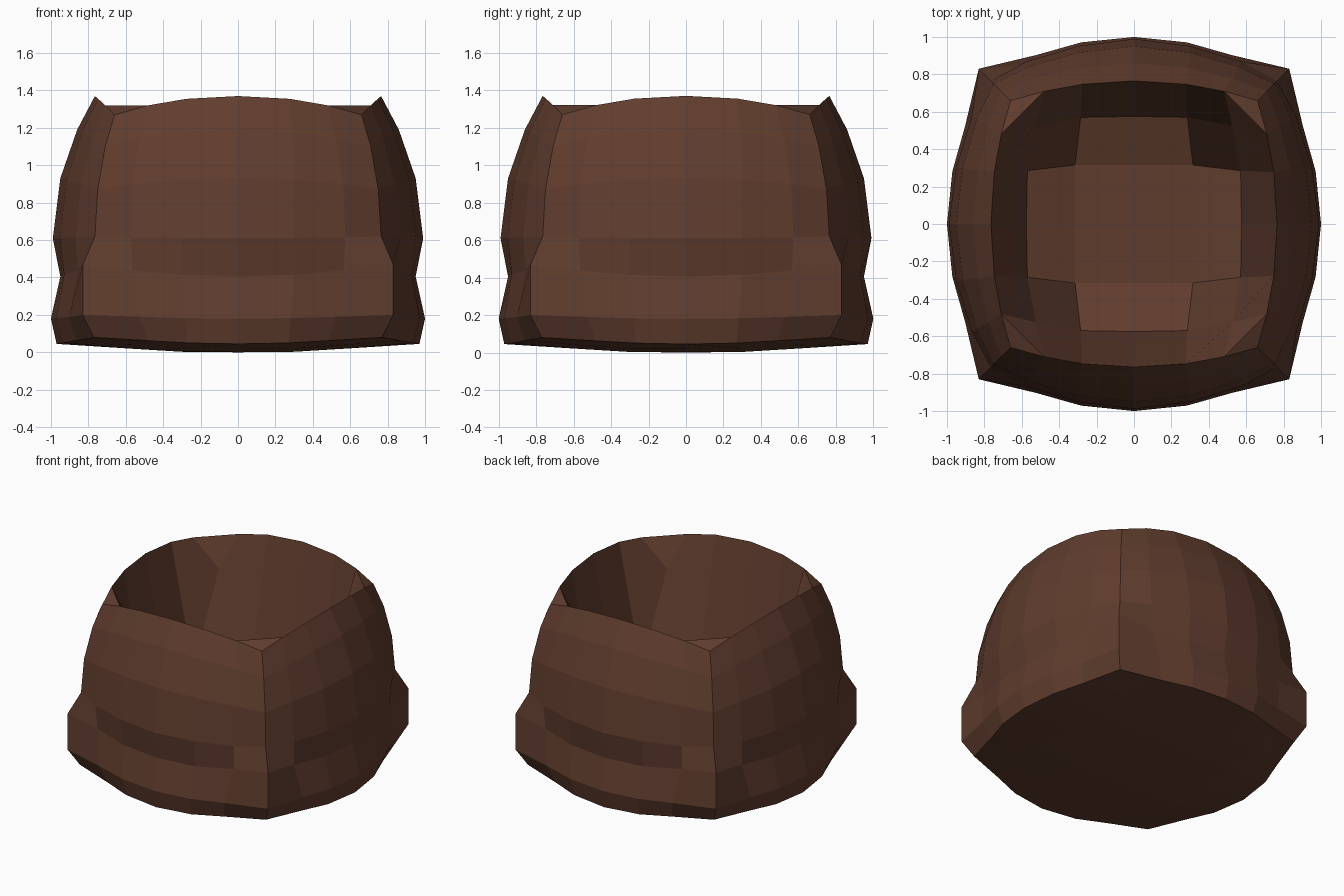
import bpy
import bmesh

if "Cube" in bpy.data.objects:
    bpy.data.objects.remove(bpy.data.objects["Cube"])

# Single brown material
brown = bpy.data.materials.new("dark_brown")
brown.diffuse_color = (0.117, 0.046, 0.027, 1.0)
brown.use_nodes = True
brown.node_tree.nodes["Principled BSDF"].inputs["Base Color"].default_value = brown.diffuse_color

N = 3  # half the number of cells along each side of the square grid

# Wall rows: (mid depth, corner depth, mid z, corner z, inner column, outer column,
# bend of the outer column); columns are fractions of the corner distance
ROWS = [
    (0.97, 0.77, 0.045, 0.08, 0.35, 0.63, 0.55),
    (1.00, 0.83, 0.18, 0.20, 0.34, 0.63, 0.57),
    (0.95, 0.83, 0.405, 0.47, 0.36, 0.68, 0.78),
    (0.99, 0.765, 0.61, 0.62, 0.39, 0.75, 0.54),
    (0.95, 0.75, 0.93, 0.87, 0.40, 0.75, 0.55),
    (0.86, 0.71, 1.19, 1.10, 0.41, 0.74, 0.55),
    (0.765, 0.66, 1.37, 1.27, 0.42, 0.73, 0.53),
]


def sign(v):
    return (v > 0) - (v < 0)


def wall_point(row, i, j):
    """Point on the bulged square outline of a row, for a border grid index."""
    mid, corner, z_mid, z_corner, c1, c2, bend = ROWS[row]
    k = min(abs(i), abs(j))
    along = corner * (0.0, c1, c2, 1.0)[k]
    depth = mid + (corner - mid) * (0.0, 0.17, bend, 1.0)[k]
    z = z_mid + (z_corner - z_mid) * (0.0, 0.15, 0.5, 1.0)[k]
    if abs(j) == N:
        return (sign(i) * along, sign(j) * depth, z)
    return (sign(i) * depth, sign(j) * along, z)


def base_point(i, j):
    """Shallow convex underside."""
    x, y = (0.0, 0.30, 0.58)[abs(i)], (0.0, 0.30, 0.58)[abs(j)]
    z = (0.0, 0.003, 0.02)[max(abs(i), abs(j))]
    if abs(i) == abs(j) == 2:
        z = 0.04
    return (sign(i) * x, sign(j) * y, z)


def inside_point(i, j):
    """Inner floor with its high corners."""
    a, b = abs(i), abs(j)
    if a == b == 2:
        return (sign(i) * 0.525, sign(j) * 0.525, 1.12)
    if max(a, b) == 2:
        reach, side = (0.575, 0.57)[min(a, b)], 0.285 * min(a, b)
        x, y = (reach, side) if a == 2 else (side, reach)
        return (sign(i) * x, sign(j) * y, 0.45)
    return (sign(i) * 0.315, sign(j) * 0.315, 0.36)


bm = bmesh.new()

# Border loop in order around the square
border = ([(i, -N) for i in range(-N, N)] + [(N, j) for j in range(-N, N)]
          + [(i, N) for i in range(N, -N, -1)] + [(-N, j) for j in range(N, -N, -1)])

# Outer walls
rings = [{ij: bm.verts.new(wall_point(r, *ij)) for ij in border} for r in range(len(ROWS))]
for low, high in zip(rings, rings[1:]):
    for n, a in enumerate(border):
        b = border[(n + 1) % len(border)]
        bm.faces.new((low[a], low[b], high[b], high[a]))


def cap(ring, point, flip):
    """Fill a ring with a square grid of faces."""
    grid = dict(ring)
    for i in range(1 - N, N):
        for j in range(1 - N, N):
            grid[i, j] = bm.verts.new(point(i, j))
    for i in range(-N, N):
        for j in range(-N, N):
            keys = [(i, j), (i + 1, j), (i + 1, j + 1), (i, j + 1)]
            corner = [n for n, k in enumerate(keys) if abs(k[0]) == abs(k[1]) == N]
            if corner:
                # corner cells fold on the diagonal that crosses the corner
                c = corner[0]
                keys = keys[c:] + keys[:c]
                parts = [(keys[0], keys[1], keys[3]), (keys[1], keys[2], keys[3])]
            else:
                parts = [keys]
            for part in parts:
                verts = [grid[k] for k in part]
                bm.faces.new(verts[::-1] if flip else verts)


cap(rings[0], base_point, True)      # underside
cap(rings[-1], inside_point, False)  # hollow inside

mesh = bpy.data.meshes.new("hollow_shell")
bm.to_mesh(mesh)
bm.free()
mesh.materials.append(brown)
shell = bpy.data.objects.new("hollow_shell", mesh)
bpy.context.scene.collection.objects.link(shell)
